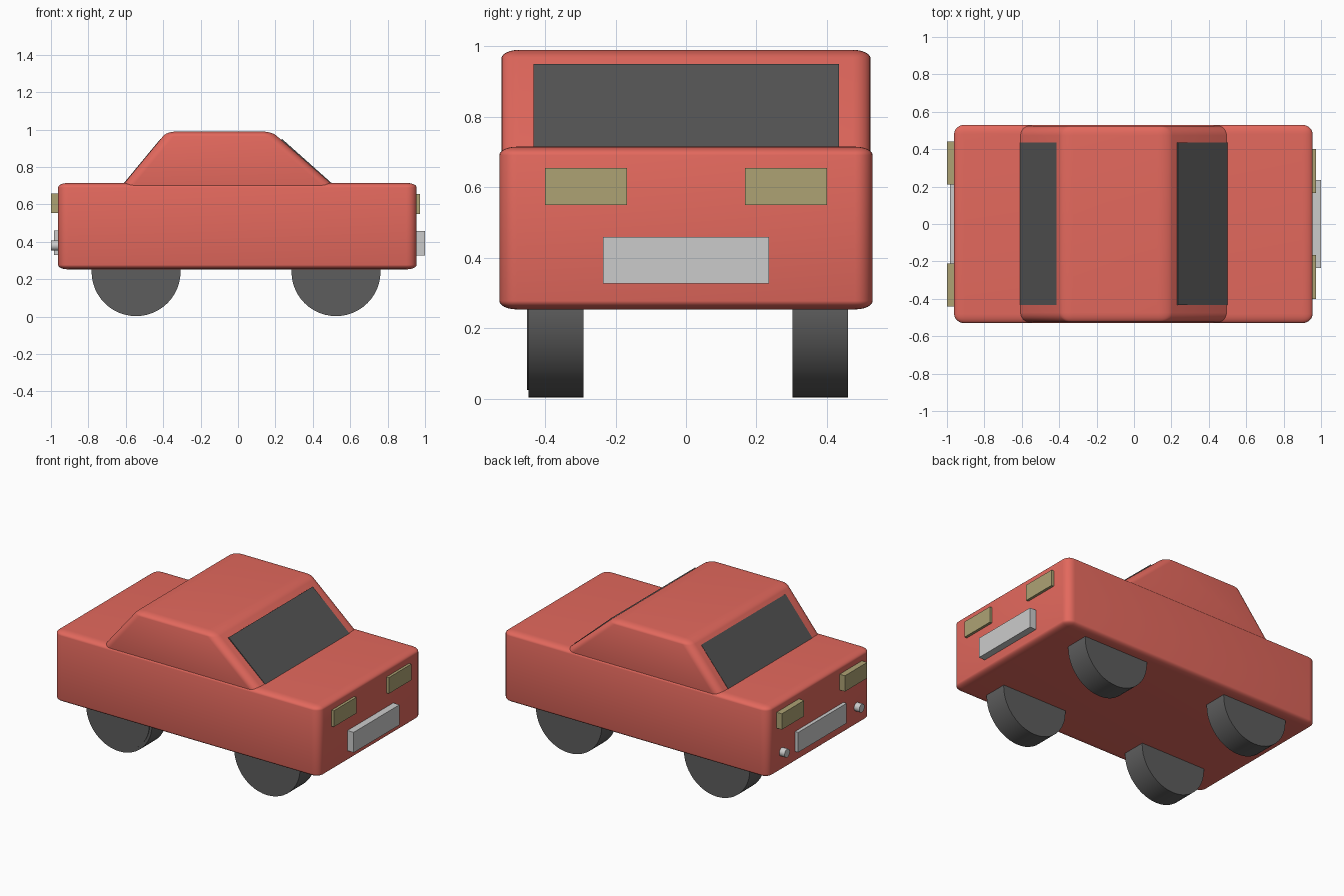
import bpy, bmesh, math
from mathutils import Matrix, Vector

if "Cube" in bpy.data.objects:
    bpy.data.objects.remove(bpy.data.objects["Cube"])


def paint(name, rgb):
    m = bpy.data.materials.new(name)
    m.diffuse_color = (*rgb, 1)
    m.use_nodes = True
    m.node_tree.nodes["Principled BSDF"].inputs["Base Color"].default_value = m.diffuse_color
    return m


RED = paint("red_paint", (0.77, 0.14, 0.11))
DARK = paint("dark_glass", (0.09, 0.09, 0.09))
RUBBER = paint("rubber", (0.11, 0.11, 0.11))
LAMP = paint("lamp", (0.42, 0.365, 0.175))


def finish(name, bm, mat=None, smooth=False):
    bmesh.ops.recalc_face_normals(bm, faces=bm.faces)
    me = bpy.data.meshes.new(name)
    bm.to_mesh(me)
    bm.free()
    ob = bpy.data.objects.new(name, me)
    bpy.context.collection.objects.link(ob)
    if mat:
        me.materials.append(mat)
    if smooth:
        bpy.ops.object.select_all(action='DESELECT')
        ob.select_set(True)
        bpy.context.view_layer.objects.active = ob
        bpy.ops.object.shade_smooth_by_angle(angle=math.radians(35))
    return ob


def prism(name, profile, y0, y1, mat=None, radii=None):
    """Extrude an x-z profile along y; radii gives the rounding per axis."""
    bm = bmesh.new()
    face = bm.faces.new([bm.verts.new((x, y0, z)) for x, z in profile])
    ext = bmesh.ops.extrude_face_region(bm, geom=[face])
    bmesh.ops.translate(bm, vec=(0, y1 - y0, 0),
                        verts=[g for g in ext["geom"] if isinstance(g, bmesh.types.BMVert)])
    bmesh.ops.recalc_face_normals(bm, faces=bm.faces)
    if radii:
        r = Vector(radii)
        bmesh.ops.scale(bm, vec=[1 / v for v in r], verts=bm.verts)
        bmesh.ops.bevel(bm, geom=bm.edges[:], offset=1, segments=6,
                        profile=0.5, affect='EDGES')
        bmesh.ops.scale(bm, vec=r, verts=bm.verts)
    return finish(name, bm, mat, bool(radii))


def box(name, x0, x1, y0, y1, z0, z1, mat=None, radii=None):
    return prism(name, [(x0, z0), (x1, z0), (x1, z1), (x0, z1)], y0, y1, mat, radii)


def cylinder(name, centre, radius, depth, axis, mat=None, segments=48):
    bm = bmesh.new()
    rot = Matrix.Rotation(math.pi / 2, 4, 'X' if axis == 'Y' else 'Y')
    bmesh.ops.create_cone(bm, cap_ends=True, segments=segments, radius1=radius,
                          radius2=radius, depth=depth,
                          matrix=Matrix.Translation(centre) @ rot)
    return finish(name, bm, mat, True)


# Lower body and sloped cabin
ROUND = (0.055, 0.05, 0.024)
box("body", -0.962, 0.955, -0.53, 0.53, 0.253, 0.715, RED, ROUND)
prism("cabin", [(-0.652, 0.66), (0.558, 0.66), (0.18, 0.99), (-0.38, 0.99)],
      -0.524, 0.524, RED, ROUND)

# Windscreen and rear window, thin panes on the slopes
prism("windscreen", [(0.51, 0.706), (0.236, 0.95), (0.21, 0.93), (0.48, 0.69)],
      -0.433, 0.435, DARK)
prism("rear_window", [(-0.617, 0.706), (-0.415, 0.95), (-0.39, 0.93), (-0.59, 0.69)],
      -0.433, 0.435, DARK)

# Wheels
for end, x in (("front", 0.524), ("rear", -0.545)):
    for side, y in (("right", -0.369), ("left", 0.381)):
        cylinder(f"{end}_{side}_wheel", (x, y, 0.241), 0.238, 0.157, 'Y', RUBBER)
cylinder("rear_right_wheel_disc", (-0.54, -0.445, 0.241), 0.217, 0.014, 'Y', RUBBER)

# Lamps and exhaust pipes in pairs
for side, s in (("right", -1), ("left", 1)):
    a, b = sorted((s * 0.167, s * 0.40))
    box(f"{side}_headlight", 0.92, 0.972, a, b, 0.55, 0.655, LAMP)
    a, b = sorted((s * 0.21, s * 0.44))
    box(f"{side}_tail_light", -1.0, -0.92, a, b, 0.555, 0.658, LAMP)
    cylinder(f"{side}_exhaust", (-0.95, s * 0.385, 0.38), 0.027, 0.10, 'X', None, 24)

# Grille and rear plate
box("grille", 0.92, 1.0, -0.235, 0.236, 0.327, 0.459)
box("rear_plate", -0.985, -0.92, -0.25, 0.25, 0.33, 0.46)
